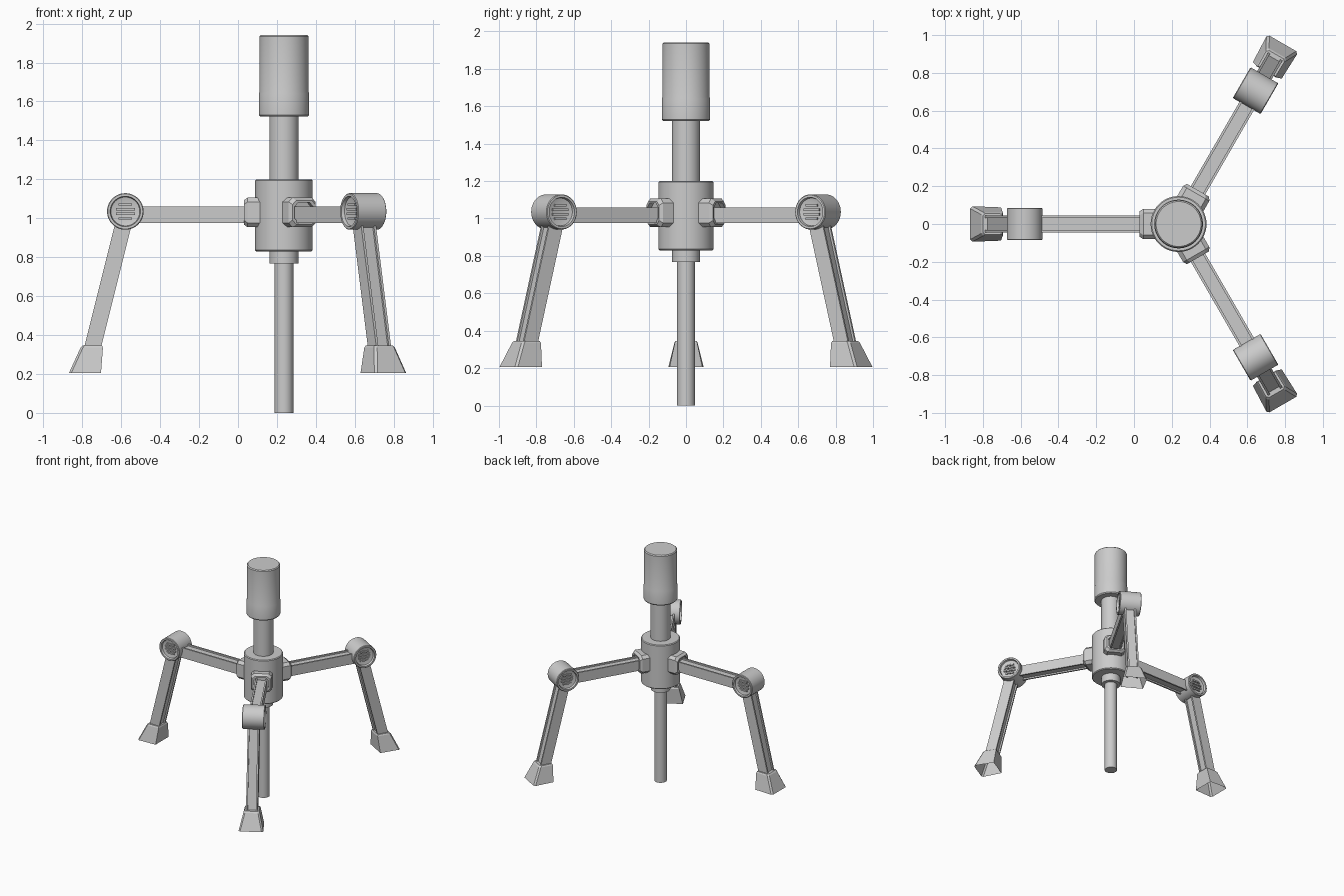
import bpy, bmesh, math
from mathutils import Matrix, Vector

if "Cube" in bpy.data.objects:
    bpy.data.objects.remove(bpy.data.objects["Cube"])

AXIS_X = 0.236          # column axis
JOINT = (0.815, 1.035)  # elbow position: radius, height


def finish(bm, name, matrix, smooth=False, bevel=0):
    bmesh.ops.recalc_face_normals(bm, faces=bm.faces)
    me = bpy.data.meshes.new(name)
    bm.to_mesh(me)
    bm.free()
    ob = bpy.data.objects.new(name, me)
    bpy.context.collection.objects.link(ob)
    ob.matrix_world = matrix
    if bevel:
        mod = ob.modifiers.new("Bevel", "BEVEL")
        mod.width, mod.segments = bevel, 1
    if smooth:
        bpy.ops.object.select_all(action='DESELECT')
        ob.select_set(True)
        bpy.context.view_layer.objects.active = ob
        bpy.ops.object.shade_smooth_by_angle(angle=math.radians(35))
    return ob


def lathe(name, profile, matrix, sides=48):
    """Closed solid of revolution from (radius, height) points."""
    bm = bmesh.new()
    rings = [[bm.verts.new((r * math.cos(2 * math.pi * i / sides),
                            r * math.sin(2 * math.pi * i / sides), z))
              for i in range(sides)] for r, z in profile]
    for a, b in zip(rings, rings[1:]):
        for i in range(sides):
            j = (i + 1) % sides
            bm.faces.new((a[i], a[j], b[j], b[i]))
    bm.faces.new(rings[0])
    bm.faces.new(rings[-1])
    return finish(bm, name, matrix, smooth=True)


def loft(name, sections, matrix, bevel=0, cap_start=True, cap_end=True):
    """Solid through matching outlines."""
    bm = bmesh.new()
    rings = [[bm.verts.new(p) for p in s] for s in sections]
    n = len(rings[0])
    for a, b in zip(rings, rings[1:]):
        for i in range(n):
            j = (i + 1) % n
            bm.faces.new((a[i], a[j], b[j], b[i]))
    if cap_start:
        bm.faces.new(rings[0])
    if cap_end:
        bm.faces.new(rings[-1])
    return finish(bm, name, matrix, bevel=bevel)


def beam(name, start, end, matrix):
    """Bar with a shallow channel along two opposite faces."""
    w, h, rail, d = 0.044, 0.042, 0.013, 0.012
    half = [(-w, h), (-w + rail, h), (-w + rail, h - d),
            (w - rail, h - d), (w - rail, h), (w, h)]
    outline = half + [(-y, -z) for y, z in half]
    a, b = Vector((start[0], 0, start[1])), Vector((end[0], 0, end[1]))
    side = Vector((0, 1, 0))
    up = (b - a).normalized().cross(side)
    return loft(name, [[p + side * y + up * z for y, z in outline] for p in (a, b)], matrix)


def block_ring(x, w, h, z=1.03):
    c = 0.022
    return [(x, y, z + k) for y, k in (
        (-w, -h + c), (-w + c, -h), (w - c, -h), (w, -h + c),
        (w, h - c), (w - c, h), (-w + c, h), (-w, h - c))]


# Central column
base = Matrix.Translation((AXIS_X, 0, 0))
lathe("drill_rod", [(0.048, 0), (0.048, 0.79)], base, 32)
lathe("lower_collar", [(0.074, 0.767), (0.074, 0.85)], base)
lathe("hub_body", [(0.142, 0.83), (0.148, 0.836), (0.148, 1.194), (0.142, 1.20)], base)
lathe("upper_shaft", [(0.075, 1.18), (0.075, 1.54)], base)
lathe("top_housing", [(0.122, 1.522), (0.129, 1.53), (0.129, 1.64), (0.126, 1.65),
                      (0.126, 1.935), (0.119, 1.942)], base)

for n, angle in enumerate((180, 60, -60), 1):
    m = base @ Matrix.Rotation(math.radians(angle), 4, 'Z')

    # Socket on the hub with a recessed mouth
    loft(f"arm_socket_{n}", [block_ring(0.11, 0.08, 0.076), block_ring(0.187, 0.08, 0.076),
                             block_ring(0.206, 0.068, 0.062), block_ring(0.206, 0.055, 0.052),
                             block_ring(0.18, 0.055, 0.052)], m)

    # Upper arm and lower leg
    beam(f"upper_arm_{n}", (0.15, 1.018), (0.77, 1.018), m)
    beam(f"lower_leg_{n}", (0.822, 0.98), (0.992, 0.30), m)

    # Elbow drum with dished ends
    elbow = m @ Matrix.Translation((JOINT[0], 0, JOINT[1])) @ Matrix.Rotation(math.pi / 2, 4, 'X')
    half = [(0.05, 0.062), (0.074, 0.068), (0.078, 0.085), (0.090, 0.085), (0.094, 0.081)]
    lathe(f"elbow_drum_{n}", half + [(r, -z) for r, z in reversed(half)], elbow)

    # Slats across both elbow ends
    bm = bmesh.new()
    for s in (-1, 1):
        for k in (-0.036, -0.012, 0.012, 0.036):
            width = 2 * math.sqrt(0.05 ** 2 - k * k)
            bmesh.ops.create_cube(bm, size=1, matrix=Matrix.Translation((0, k, s * 0.064))
                                  @ Matrix.Diagonal((width, 0.012, 0.016, 1)))
    finish(bm, f"elbow_slats_{n}", elbow)

    # Flared hollow foot
    def foot_ring(x0, x1, w0, w1, z):
        c = 0.012
        return [(x0, -w0, z), (x1 - c, -w1, z), (x1, -w1 + c, z),
                (x1, w1 - c, z), (x1 - c, w1, z), (x0, w0, z)]
    loft(f"foot_{n}", [foot_ring(0.94, 1.104, 0.088, 0.094, 0.206),
                       foot_ring(0.93, 1.045, 0.060, 0.062, 0.335),
                       foot_ring(0.935, 1.035, 0.054, 0.056, 0.346)], m, cap_start=False)
